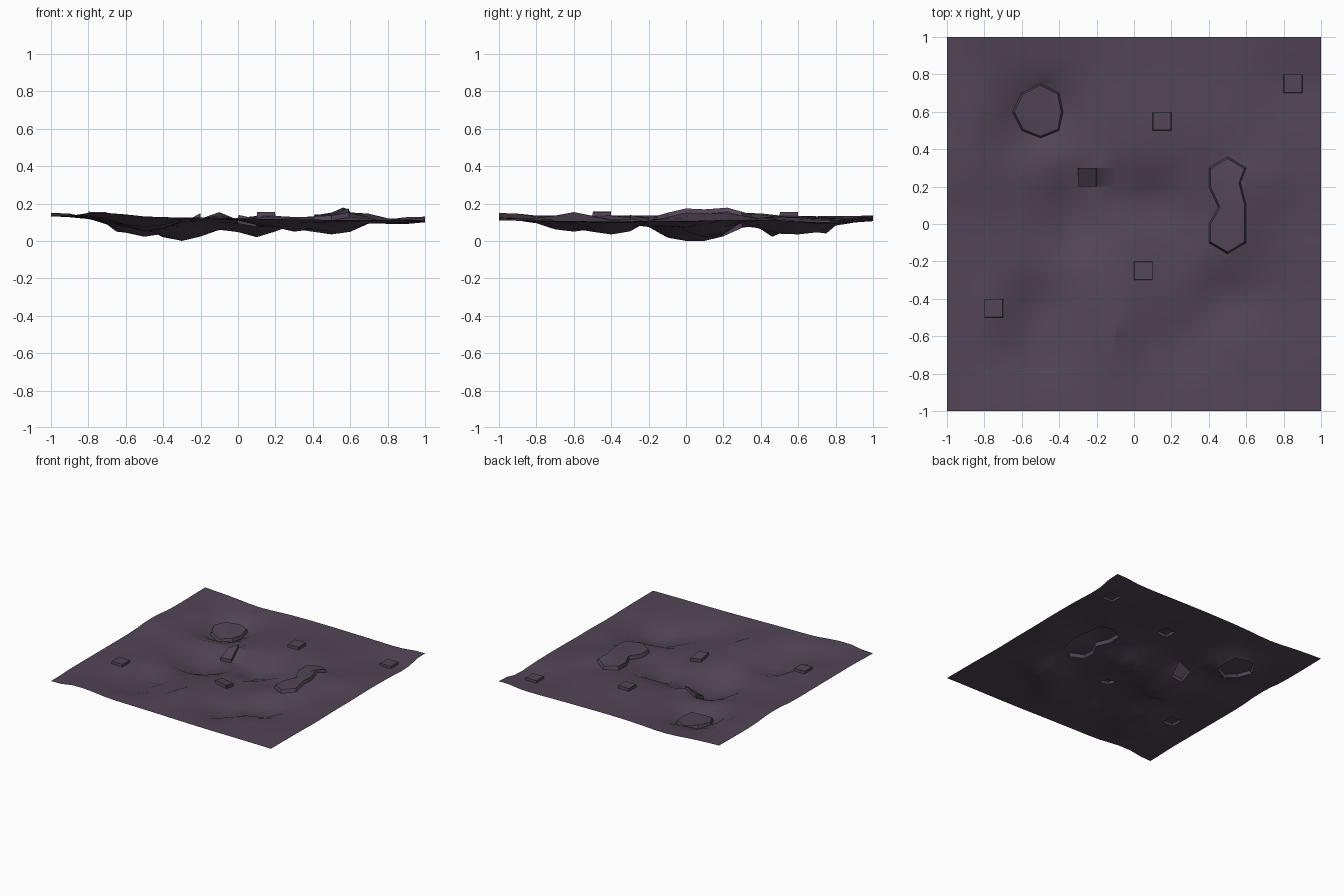
import bpy, bmesh

if "Cube" in bpy.data.objects:
    bpy.data.objects.remove(bpy.data.objects["Cube"])

N, STEP = 20, 0.1

# Height control points (x, y, z): pits, ridges and shelves of the ground
POINTS = [
    (-.75, -.45, .137), (-.5, -.45, .05), (-.5, -.65, .075),
    (-.1, -.6, .155), (-.2, -.6, .11), (0, -.6, .11),
    (.1, -.6, .085), (.3, -.6, .05),
    (.5, -.4, .035), (.5, -.7, .1), (.2, -.4, .085), (0, -.3, .115), (.1, -.2, .075),
    (.8, -.4, .095), (.8, 0, .1), (0, -.1, .09),
    (-.3, 0, 0), (-.3, .1, 0), (-.4, .1, .02), (-.5, .1, .075), (-.5, .3, .1),
    (-.1, .1, .06), (.1, .1, .02), (.25, 0, .07),
    (-.3, .2, .025), (-.2, .2, .035), (-.2, .3, .125),
    (.1, .4, .125), (.15, .55, .135), (.4, .5, .13), (.85, .75, .09),
    (-.5, .5, .022), (-.5, .6, .04), (-.5, .7, .04), (-.6, .6, .05), (-.4, .6, .035),
    (-.5, .85, .1), (-.2, .6, .115), (-.8, .6, .135),
    (.4, 0, .1), (.4, .2, .11), (.6, 0, .15), (.6, .2, .155), (.5, -.1, .11), (.5, .3, .115),
    (-.75, -1, .15), (-1, -1, .13), (1, 1, .13), (-1, .3, .15),
]


def height(x, y):
    """Inverse-distance blend of the control points over a gently tilted plane."""
    total = 1000.0
    z = total * (0.125 - 0.015 * x)
    for px, py, pz in POINTS:
        w = 1 / ((x - px) ** 2 + (y - py) ** 2 + 0.001) ** 2
        total += w
        z += w * pz
    return z / total


# Ground sheet
bm = bmesh.new()
bmesh.ops.create_grid(bm, x_segments=N, y_segments=N, size=1)
for v in bm.verts:
    v.co.z = height(v.co.x, v.co.y)

# Round the outlines of the two larger stones (grid index -> offset)
SHIFT = {
    (-5, 7): (0, .05), (-5, 5): (0, -.04), (-4, 6): (.02, 0), (-6, 6): (-.05, 0),
    (5, 3): (0, .06), (5, -1): (0, -.06), (4, 1): (.05, -.01), (6, 2): (-.03, .02),
}
for v in bm.verts:
    dx, dy = SHIFT.get((round(v.co.x / STEP), round(v.co.y / STEP)), (0, 0))
    v.co.x += dx
    v.co.y += dy

# Look up faces by grid cell
cells = {}
for f in bm.faces:
    c = f.calc_center_median()
    cells[(int(c.x // STEP), int(c.y // STEP))] = f

# Raised stones: cell rectangles (column, row, columns, rows), rim taper, rise
STONES = [
    (-6, 5, 2, 2, .009, .026), (4, -1, 2, 4, .009, .026),
    (-3, 2, 1, 1, .002, .026), (1, 5, 1, 1, .002, .022), (8, 7, 1, 1, .002, .018),
    (0, -3, 1, 1, .002, .025), (-8, -5, 1, 1, .002, .02),
]
for col, row, w, h, taper, rise in STONES:
    faces = [cells[(col + i, row + j)] for i in range(w) for j in range(h)]
    bmesh.ops.inset_region(bm, faces=faces, thickness=taper, use_even_offset=True)
    for v in {v for f in faces for v in f.verts}:
        v.co.z += rise

# Rest the lowest point on z = 0
low = min(v.co.z for v in bm.verts)
for v in bm.verts:
    v.co.z -= low
bmesh.ops.recalc_face_normals(bm, faces=bm.faces)
if sum(f.normal.z for f in bm.faces) < 0:
    bmesh.ops.reverse_faces(bm, faces=bm.faces)

mesh = bpy.data.meshes.new("ground")
bm.to_mesh(mesh)
bm.free()
ground = bpy.data.objects.new("ground", mesh)
bpy.context.collection.objects.link(ground)

# Dusky purple soil
soil = bpy.data.materials.new("soil")
soil.diffuse_color = (0.085, 0.06, 0.092, 1)
soil.use_nodes = True
soil.node_tree.nodes["Principled BSDF"].inputs["Base Color"].default_value = soil.diffuse_color
mesh.materials.append(soil)

bpy.context.view_layer.objects.active = ground
ground.select_set(True)
bpy.ops.object.shade_smooth_by_angle(angle=0.6)
